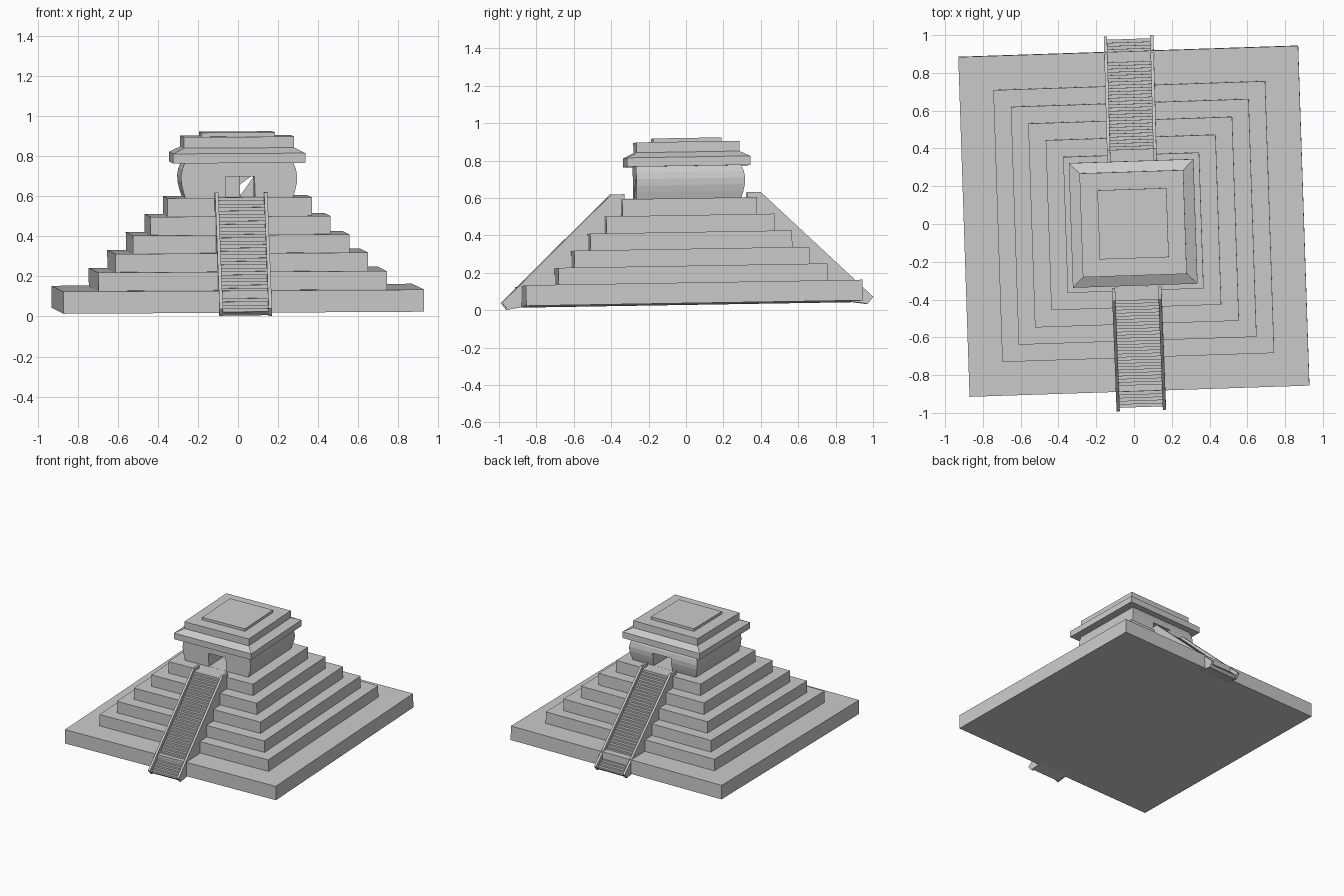
import bpy, bmesh
from math import radians
from mathutils import Matrix

if "Cube" in bpy.data.objects:
    bpy.data.objects.remove(bpy.data.objects["Cube"])

# The whole pyramid sits very slightly turned and tilted
POSE = (Matrix.Translation((0, 0.005, 0.033)) @ Matrix.Rotation(radians(0.95), 4, 'X')
        @ Matrix.Rotation(radians(-0.3), 4, 'Y') @ Matrix.Rotation(radians(1.9), 4, 'Z'))
CY = 0.011  # tiers sit slightly behind the stair midpoint


def finish(name, bm):
    bmesh.ops.recalc_face_normals(bm, faces=bm.faces[:])
    me = bpy.data.meshes.new(name)
    bm.to_mesh(me)
    bm.free()
    me.transform(POSE)
    ob = bpy.data.objects.new(name, me)
    bpy.context.collection.objects.link(ob)
    return ob


def loft(name, rings):
    """Stack of rectangles (x0, x1, y0, y1, z) joined into a closed solid."""
    bm = bmesh.new()
    loops = [[bm.verts.new(p) for p in ((a, c, z), (b, c, z), (b, d, z), (a, d, z))]
             for a, b, c, d, z in rings]
    for lo, hi in zip(loops, loops[1:]):
        for i in range(4):
            j = (i + 1) % 4
            bm.faces.new((lo[i], lo[j], hi[j], hi[i]))
    bm.faces.new(loops[0][::-1])
    bm.faces.new(loops[-1])
    return finish(name, bm)


def box(name, x0, x1, y0, y1, z0, z1):
    return loft(name, [(x0, x1, y0, y1, z0), (x0, x1, y0, y1, z1)])


def slab(name, h, z0, z1, h_top=None):
    t = h_top or h
    return loft(name, [(-h, h, CY - h, CY + h, z0), (-t, t, CY - t, CY + t, z1)])


def prism(name, outline, x0, x1, side):
    """Side outline (distance outward, z) extruded across x; side is -1 front, 1 back."""
    bm = bmesh.new()
    f = bm.faces.new([bm.verts.new((x0, side * d, z)) for d, z in outline])
    ext = bmesh.ops.extrude_face_region(bm, geom=[f], use_keep_orig=True)
    for g in ext['geom']:
        if isinstance(g, bmesh.types.BMVert):
            g.co.x = x1
    return finish(name, bm)


# Stepped tiers
halves = (0.90, 0.72, 0.63, 0.54, 0.45, 0.36)
tops = (0, 0.11, 0.201, 0.292, 0.382, 0.473, 0.564)
for i, h in enumerate(halves):
    slab(f"tier_{i + 1}", h, tops[i], tops[i + 1])

# Front and back stairways with side rails
N = 34
rail = [(0.33, 0.0), (0.33, 0.592), (0.40, 0.592), (0.993, 0.022), (0.963, -0.015), (0.86, 0.0)]
steps = [(0.33, 0.0), (0.33, 0.568)]
run, rise = 0.575 / N, 0.562 / N
for i in range(N):
    d, z = 0.40 + i * run, 0.568 - i * rise
    steps += [(d, z), (d, z - rise)]
steps += [(0.975, 0.006), (0.955, -0.012), (0.86, 0.0)]
for side, label, cx in ((-1, "front", 0.006), (1, "back", 0.004)):
    prism(f"{label}_steps", steps, cx - 0.116, cx + 0.116, side)
    for s, lr in ((-1, "left"), (1, "right")):
        a, b = sorted((cx + s * 0.114, cx + s * 0.131))
        prism(f"{label}_{lr}_rail", rail, a, b, side)

# Temple body: flat front, other three sides bulge outward
bulge = [(0.560, 0.268), (0.60, 0.280), (0.635, 0.288), (0.67, 0.290), (0.705, 0.284), (0.74, 0.270)]
body = loft("temple_body", [(-w, w, CY - 0.28, CY + w + 0.012, z) for z, w in bulge])

# Doorways front and back with a narrower passage between
cutters = [box("front_door_cutter", -0.068, 0.078, -0.40, -0.05, 0.5645, 0.67),
           box("back_door_cutter", -0.068, 0.088, 0.05, 0.40, 0.5645, 0.67),
           box("passage_cutter", 0.012, 0.084, -0.06, 0.06, 0.5645, 0.67)]
for c in cutters:
    m = body.modifiers.new(c.name, 'BOOLEAN')
    m.object = c
    m.solver = 'EXACT'
    c.hide_render = True
    c.hide_viewport = True
    c.display_type = 'WIRE'

# Roof: cornice, sloped ledge, upper slab and cap
slab("cornice", 0.33, 0.737, 0.785)
slab("cornice_slope", 0.33, 0.785, 0.812, 0.275)
slab("roof_slab", 0.275, 0.812, 0.867)
slab("roof_cap", 0.183, 0.867, 0.887)
